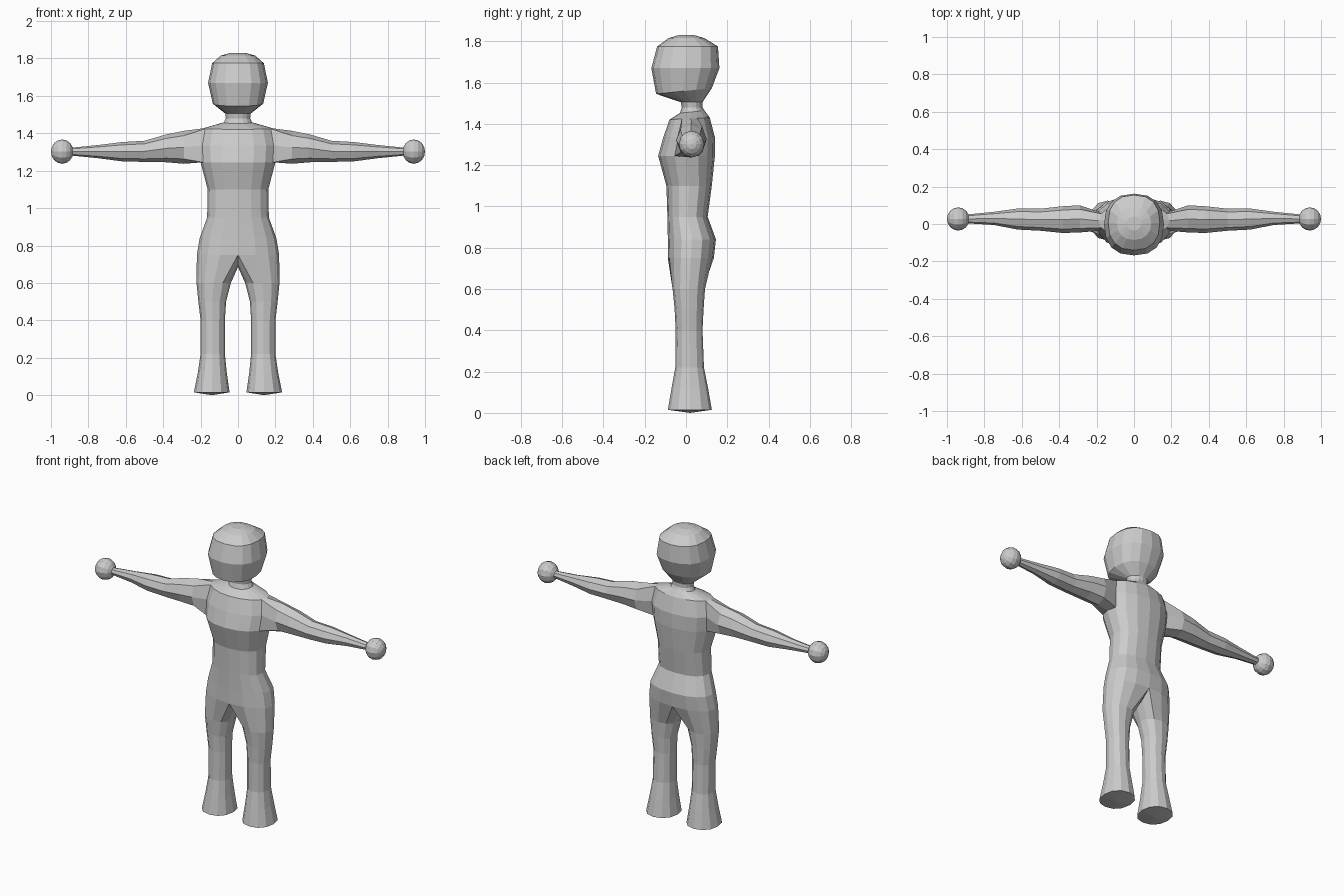
import bpy, bmesh, math

if "Cube" in bpy.data.objects:
    bpy.data.objects.remove(bpy.data.objects["Cube"])

clay = bpy.data.materials.new("light grey")
clay.diffuse_color = (0.6, 0.6, 0.6, 1)
clay.use_nodes = True
clay.node_tree.nodes["Principled BSDF"].inputs["Base Color"].default_value = clay.diffuse_color


def spow(v, n):
    return math.copysign(abs(v) ** (2 / n), v)


# Torso, neck and head levels: z, half width, front y, back y, tilt, squareness
LEVELS = [
    (0.75, 0.22, -0.088, 0.135, 0.0, 2.3),
    (0.84, 0.205, -0.088, 0.145, 0.0, 2.3),
    (0.95, 0.165, -0.09, 0.105, 0.0, 2.3),
    (1.10, 0.162, -0.095, 0.125, 0.0, 2.3),
    (1.245, 0.20, -0.135, 0.14, 0.0, 2.2),
    (1.335, 0.205, -0.11, 0.14, 0.0, 2.2),
    (1.425, 0.19, -0.08, 0.115, 0.05, 2.0),
    (1.455, 0.075, -0.03, 0.09, 0.1, 2.0),
    (1.48, 0.065, -0.02, 0.08, 0.0, 2.0),
    (1.505, 0.068, -0.025, 0.08, 0.0, 2.0),
    (1.56, 0.135, -0.145, 0.125, 0.1, 2.3),
    (1.67, 0.16, -0.168, 0.162, 0.0, 2.4),
    (1.775, 0.138, -0.14, 0.155, 0.0, 2.4),
    (1.815, 0.092, -0.085, 0.09, 0.0, 2.2),
    (1.83, 0.04, -0.035, 0.04, 0.0, 2.0),
]
# Leg levels: z, inner x, outer x, front y, back y
LEG = [
    (0.60, 0.038, 0.222, -0.065, 0.092),
    (0.50, 0.064, 0.212, -0.055, 0.085),
    (0.40, 0.07, 0.20, -0.05, 0.08),
    (0.22, 0.07, 0.20, -0.052, 0.087),
    (0.12, 0.06, 0.215, -0.07, 0.107),
    (0.015, 0.045, 0.236, -0.088, 0.125),
]
# Arm levels: x, bottom z, top z, front y, back y
ARM = [
    (0.29, 1.237, 1.413, -0.045, 0.10),
    (0.38, 1.245, 1.395, -0.048, 0.095),
    (0.50, 1.247, 1.36, -0.036, 0.082),
    (0.62, 1.25, 1.353, -0.03, 0.083),
    (0.75, 1.267, 1.337, -0.005, 0.065),
    (0.90, 1.282, 1.322, 0.004, 0.05),
]

bm = bmesh.new()


def bridge(a, b, closed=True):
    for i in range(len(a) if closed else len(a) - 1):
        j = (i + 1) % len(a)
        bm.faces.new((a[i], a[j], b[j], b[i]))


# Half torso and head, front centre to back centre
rows = []
for z, hw, yf, yb, tilt, n in LEVELS:
    row = []
    for k in range(9):
        t = math.radians(-90 + 22.5 * k)
        x = 0 if k in (0, 8) else hw * spow(math.cos(t), n)
        y = (yf + yb) / 2 + (yb - yf) / 2 * spow(math.sin(t), n)
        row.append(bm.verts.new((x, y, z + tilt * y)))
    rows.append(row)
for r in range(len(rows) - 1):
    for k in range(8):
        if r in (4, 5) and k in (3, 4):
            continue  # opening for the arm
        a, b = rows[r], rows[r + 1]
        bm.faces.new((a[k], a[k + 1], b[k + 1], b[k]))
bm.faces.new(rows[-1])

# Arm grown from the shoulder opening
lo, mid, hi = rows[4], rows[5], rows[6]
loop = [mid[5], hi[5], hi[4], hi[3], mid[3], lo[3], lo[4], lo[5]]
for x, zb, zt, yf, yb in ARM:
    ring = []
    for k in range(8):
        t = math.radians(45 * k)
        ring.append(bm.verts.new((x, (yf + yb) / 2 + (yb - yf) / 2 * math.cos(t),
                                  (zb + zt) / 2 + (zt - zb) / 2 * math.sin(t))))
    bridge(loop, ring)
    loop = ring

# Leg grown from the hip row and the crotch
crotch = [bm.verts.new((0, y, z)) for y, z in ((0.075, 0.70), (0.02, 0.685), (-0.035, 0.70))]
loop = rows[0] + crotch
for z, xi, xo, yf, yb in LEG:
    ring = []
    for k in range(12):
        t = math.radians(-120 + 30 * k)
        ring.append(bm.verts.new(((xi + xo) / 2 + (xo - xi) / 2 * spow(math.cos(t), 2.2),
                                  (yf + yb) / 2 + (yb - yf) / 2 * spow(math.sin(t), 2.2), z)))
    bridge(loop, ring)
    loop = ring
sole = bm.verts.new((0.14, 0.02, 0))
for i in range(12):
    bm.faces.new((loop[i], loop[(i + 1) % 12], sole))

bmesh.ops.recalc_face_normals(bm, faces=bm.faces)
mesh = bpy.data.meshes.new("body")
bm.to_mesh(mesh)
bm.free()
# Make sure the half shell faces outward
if max(mesh.polygons, key=lambda p: p.center.z).normal.z < 0:
    mesh.flip_normals()
body = bpy.data.objects.new("body", mesh)
bpy.context.collection.objects.link(body)
mesh.materials.append(clay)
mirror = body.modifiers.new("mirror", 'MIRROR')
mirror.use_clip = True

# Ball hands
for side, name in ((1, "left_hand"), (-1, "right_hand")):
    bpy.ops.mesh.primitive_uv_sphere_add(segments=12, ring_count=8, radius=1,
                                         location=(side * 0.94, 0.027, 1.302),
                                         rotation=(0, math.pi / 2, 0))
    hand = bpy.context.object
    hand.name = name
    hand.scale = (0.065, 0.062, 0.06)
    hand.data.materials.append(clay)
